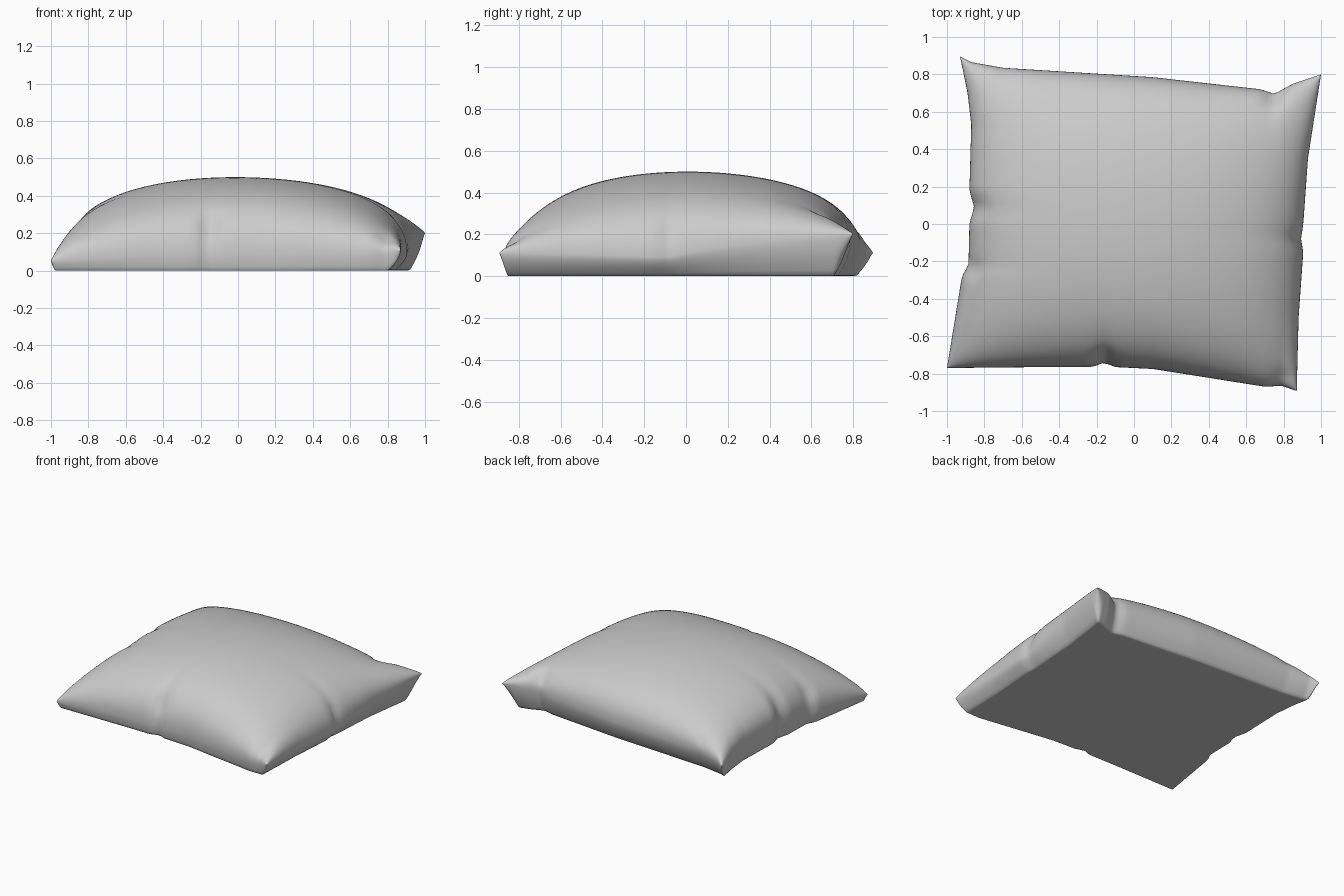
import bpy, bmesh, math
from mathutils import Vector

if "Cube" in bpy.data.objects:
    bpy.data.objects.remove(bpy.data.objects["Cube"])

N = 84  # grid divisions per side

# Seam lines as (x, y, z), each running in the + direction and sharing corners
FRONT = [(-1, -.77, .05), (-.5, -.765, .08), (-.22, -.765, .08), (-.16, -.74, .07),
         (-.1, -.765, .08), (.1, -.775, .09), (.7, -.87, .09), (.79, -.865, .09), (.87, -.893, .11)]
BACK = [(-.93, .895, .11), (-.87, .865, .13), (-.7, .835, .15), (.1, .785, .15),
        (.68, .72, .16), (.75, .695, .17), (.85, .75, .19), (1, .80, .2)]
LEFT = [(-1, -.77, .05), (-.92, -.28, .08), (-.885, -.22, .09), (-.88, 0, .12),
        (-.855, .09, .13), (-.88, .18, .14), (-.87, .53, .14), (-.89, .7, .13), (-.93, .895, .11)]
RIGHT = [(.87, -.893, .11), (.88, -.5, .10), (.905, -.15, .09), (.893, -.08, .09),
         (.905, 0, .11), (.93, .35, .16), (1, .80, .2)]

# Pinched folds on the rim: x, y, depth, radius
FOLDS = [(-.15, -.73, .06, .05), (.80, -.83, .03, .05), (.89, -.08, .04, .04),
         (-.86, .09, .03, .05), (-.88, -.24, .04, .05), (.75, .69, .05, .05), (-.70, .83, .03, .04)]


def sample(line, t, axis):
    """Deviation of a seam from the straight line between its ends."""
    a, b = Vector(line[0]), Vector(line[-1])
    c = a[axis] + (b[axis] - a[axis]) * t
    p = b
    for s, e in zip(line, line[1:]):
        if c <= e[axis] + 1e-9:
            p = Vector(s).lerp(Vector(e), (c - s[axis]) / (e[axis] - s[axis]))
            break
    return p - a.lerp(b, t)


def seam_surface(s, t):
    """Patch spanning the four seams; edge detail fades toward the middle."""
    p = Vector(FRONT[0]).lerp(Vector(FRONT[-1]), s).lerp(
        Vector(BACK[0]).lerp(Vector(BACK[-1]), s), t)
    p += sample(FRONT, s, 0) * (1 - t) ** 6 + sample(BACK, s, 0) * t ** 6
    p += sample(LEFT, t, 1) * (1 - s) ** 6 + sample(RIGHT, t, 1) * s ** 6
    return p


bm = bmesh.new()
top, bottom = {}, {}
for i in range(N + 1):
    for j in range(N + 1):
        # Denser rows toward the rim
        u = math.sin(math.pi / 2 * (2 * i / N - 1))
        v = math.sin(math.pi / 2 * (2 * j / N - 1))
        p = seam_surface((u + 1) / 2, (v + 1) / 2)
        qu, qv = max(0.0, 1 - u * u), max(0.0, 1 - v * v)
        dome = (qu * qv) ** .42
        # Front and left lie flat on the ground; back and right lift in a bevel
        floor = min(1, qu * (7 if u > 0 else 25)) * min(1, qv * (6 if v > 0 else 25))
        floor = floor ** .6
        dent = sum(d * math.exp(-((p.x - x) ** 2 + (p.y - y) ** 2) / r ** 2)
                   for x, y, d, r in FOLDS)
        z_top = p.z + (.5 - p.z) * dome
        z_bot = p.z * (1 - floor)
        top[i, j] = bm.verts.new((p.x, p.y, max(z_top - dent * min(1, dome * 2), z_bot + .001)))
        rim = i in (0, N) or j in (0, N)
        bottom[i, j] = top[i, j] if rim else bm.verts.new((p.x, p.y, z_bot))

# Upper and lower cloth panels, joined at the seam
for i in range(N):
    for j in range(N):
        ring = [(i, j), (i + 1, j), (i + 1, j + 1), (i, j + 1)]
        bm.faces.new([top[k] for k in ring])
        bm.faces.new([bottom[k] for k in reversed(ring)])

for f in bm.faces:
    f.smooth = True
mesh = bpy.data.meshes.new("pillow")
bm.to_mesh(mesh)
bm.free()
pillow = bpy.data.objects.new("pillow", mesh)
bpy.context.collection.objects.link(pillow)
